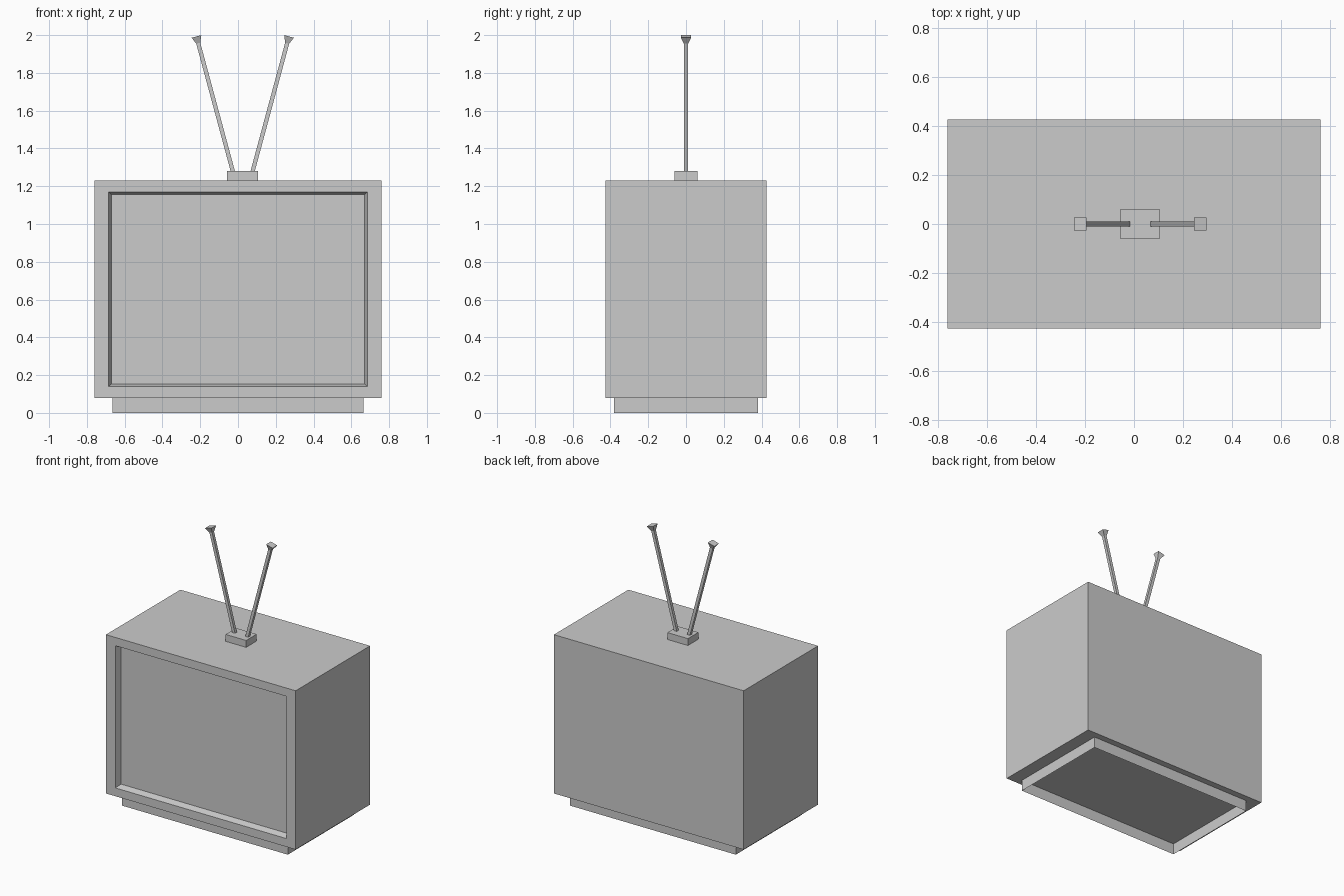
import bpy
import bmesh
from mathutils import Matrix, Vector

cube = bpy.data.objects.get("Cube")
if cube:
    bpy.data.objects.remove(cube, do_unlink=True)

# Single grey finish
grey = bpy.data.materials.new("light_grey")
grey.use_nodes = True
COLOR = (0.6, 0.6, 0.6, 1)
grey.diffuse_color = COLOR
grey.node_tree.nodes["Principled BSDF"].inputs["Base Color"].default_value = COLOR


def finish(name, bm):
    mesh = bpy.data.meshes.new(name)
    bm.normal_update()
    bm.to_mesh(mesh)
    bm.free()
    mesh.materials.append(grey)
    obj = bpy.data.objects.new(name, mesh)
    bpy.context.collection.objects.link(obj)
    return obj


def box(center, size):
    bm = bmesh.new()
    bmesh.ops.create_cube(bm, size=1, matrix=Matrix.LocRotScale(
        Vector(center), None, Vector(size)))
    bm.normal_update()
    return bm


def face_toward(bm, direction):
    return max(bm.faces, key=lambda f: f.normal.dot(Vector(direction)))


# Cabinet with a sloped, recessed screen in the front
bm = box((0, 0, 0.655), (1.52, 0.852, 1.15))
front = face_toward(bm, (0, -1, 0))
bmesh.ops.inset_region(bm, faces=[front], thickness=0.07)
for v in front.verts:
    v.co.x = 0.685 if v.co.x > 0 else -0.685
    v.co.z = 1.17 if v.co.z > 0.655 else 0.14
bmesh.ops.inset_region(bm, faces=[front], thickness=0.02, depth=-0.045)
finish("cabinet", bm)

# Plinth, open underneath
bm = box((0, 0, 0.04), (1.33, 0.76, 0.08))
ends = [face_toward(bm, (0, 0, s)) for s in (-1, 1)]
bmesh.ops.delete(bm, geom=ends, context="FACES_ONLY")
finish("plinth", bm)

# Aerial mount, slightly off centre
MID = 0.025
finish("aerial_mount", box((MID, 0, 1.255), (0.164, 0.12, 0.05)))

# Two square rods with flared tips
for name, side in (("right_aerial", -1), ("left_aerial", 1)):
    top = Vector((MID + side * 0.245, 0, 1.993))
    foot = Vector((MID + side * 0.05, 0, 1.27))
    axis = top - foot
    length = axis.length
    bm = bmesh.new()
    bmesh.ops.create_cube(bm, size=1)
    for v in bm.verts:
        v.co.x *= 0.022
        v.co.y *= 0.022
        v.co.z = (length - 0.037) if v.co.z > 0 else 0
    bm.normal_update()
    cap = face_toward(bm, (0, 0, 1))
    tip = bmesh.ops.extrude_discrete_faces(bm, faces=[cap])["faces"][0]
    for v in tip.verts:
        v.co.x *= 0.053 / 0.022
        v.co.y *= 0.053 / 0.022
        v.co.z = length
    tilt = Vector((0, 0, 1)).rotation_difference(axis)
    bm.transform(Matrix.LocRotScale(foot, tilt, None))
    finish(name, bm)
